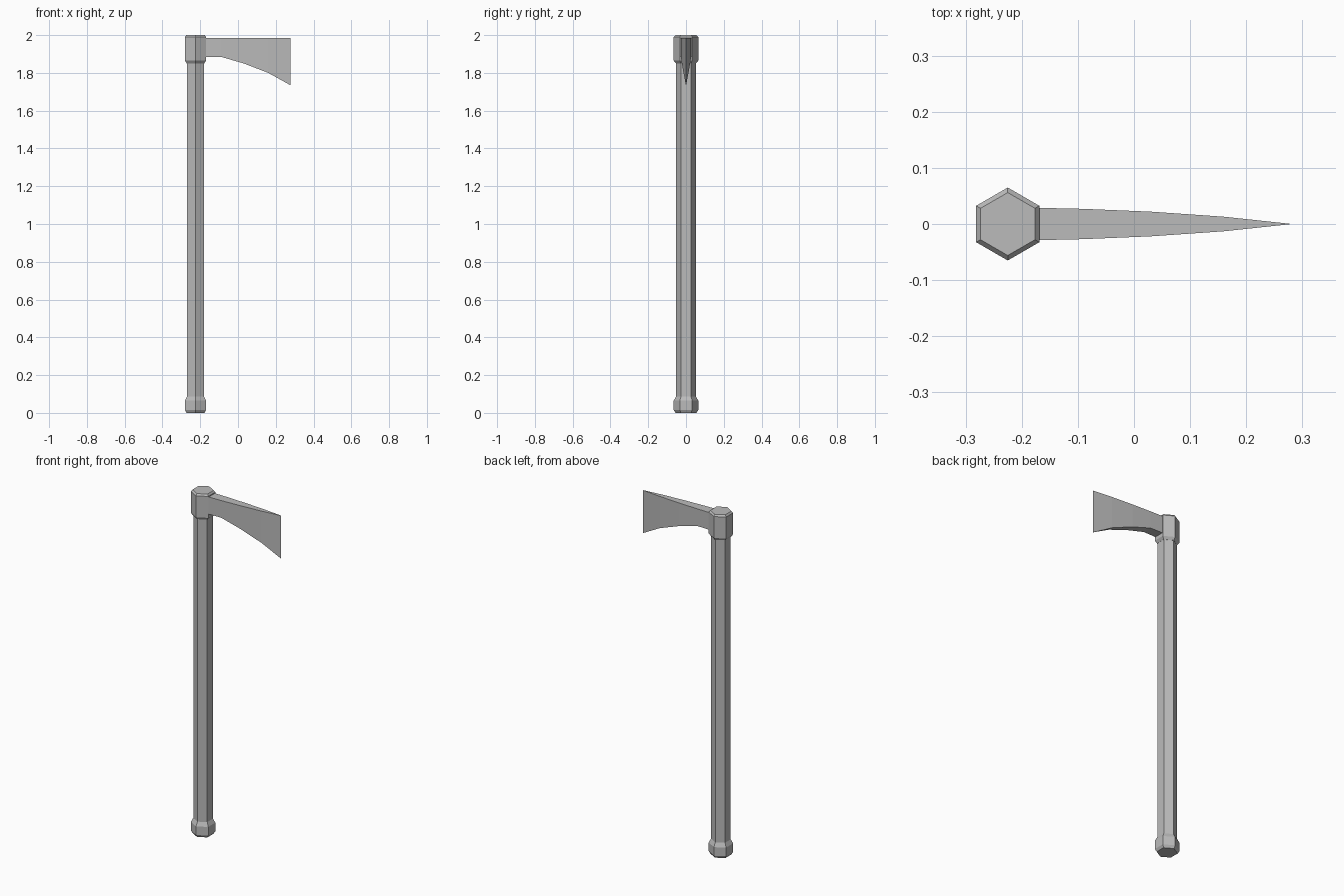
import bpy, bmesh, math

cube = bpy.data.objects.get("Cube")
if cube:
    bpy.data.objects.remove(cube, do_unlink=True)

AXIS_X = -0.225  # handle centre line

grey = bpy.data.materials.new("plain_grey")
grey.use_nodes = True
grey.diffuse_color = (0.5, 0.5, 0.5, 1)
grey.node_tree.nodes["Principled BSDF"].inputs["Base Color"].default_value = (0.5, 0.5, 0.5, 1)


def loft(name, rings):
    """Bridge rings of equal length into a closed, flat-shaded solid."""
    bm = bmesh.new()
    loops = [[bm.verts.new(p) for p in ring] for ring in rings]
    for a, b in zip(loops, loops[1:]):
        for i in range(len(a)):
            j = (i + 1) % len(a)
            bm.faces.new((a[i], a[j], b[j], b[i]))
    bm.faces.new(loops[0])
    bm.faces.new(loops[-1])
    bmesh.ops.recalc_face_normals(bm, faces=bm.faces)
    mesh = bpy.data.meshes.new(name)
    bm.to_mesh(mesh)
    bm.free()
    mesh.materials.append(grey)
    obj = bpy.data.objects.new(name, mesh)
    bpy.context.collection.objects.link(obj)
    return obj


def hexagon(radius, z):
    angles = [math.radians(30 + 60 * i) for i in range(6)]
    return [(AXIS_X + radius * math.cos(a), radius * math.sin(a), z) for a in angles]


def hex_part(name, profile):
    return loft(name, [hexagon(r, z) for r, z in profile])


# Handle with a chamfered pommel and a chamfered head socket
hex_part("pommel", [(0.055, 0), (0.065, 0.015), (0.065, 0.065), (0.052, 0.088)])
hex_part("handle", [(0.052, 0.08), (0.052, 1.86)])
hex_part("head_socket", [(0.053, 1.85), (0.065, 1.865), (0.065, 1.99), (0.056, 2.0)])

# Blade: flat top, flaring underside, tapering to a thin edge
TOP = 1.985
sections = [(-0.18, 0.029, 1.885), (-0.09, 0.027, 1.885), (0.03, 0.022, 1.85),
            (0.16, 0.013, 1.80), (0.277, 0.0005, 1.735)]
loft("blade", [[(x, -t, low), (x, t, low), (x, t, TOP), (x, -t, TOP)]
               for x, t, low in sections])
